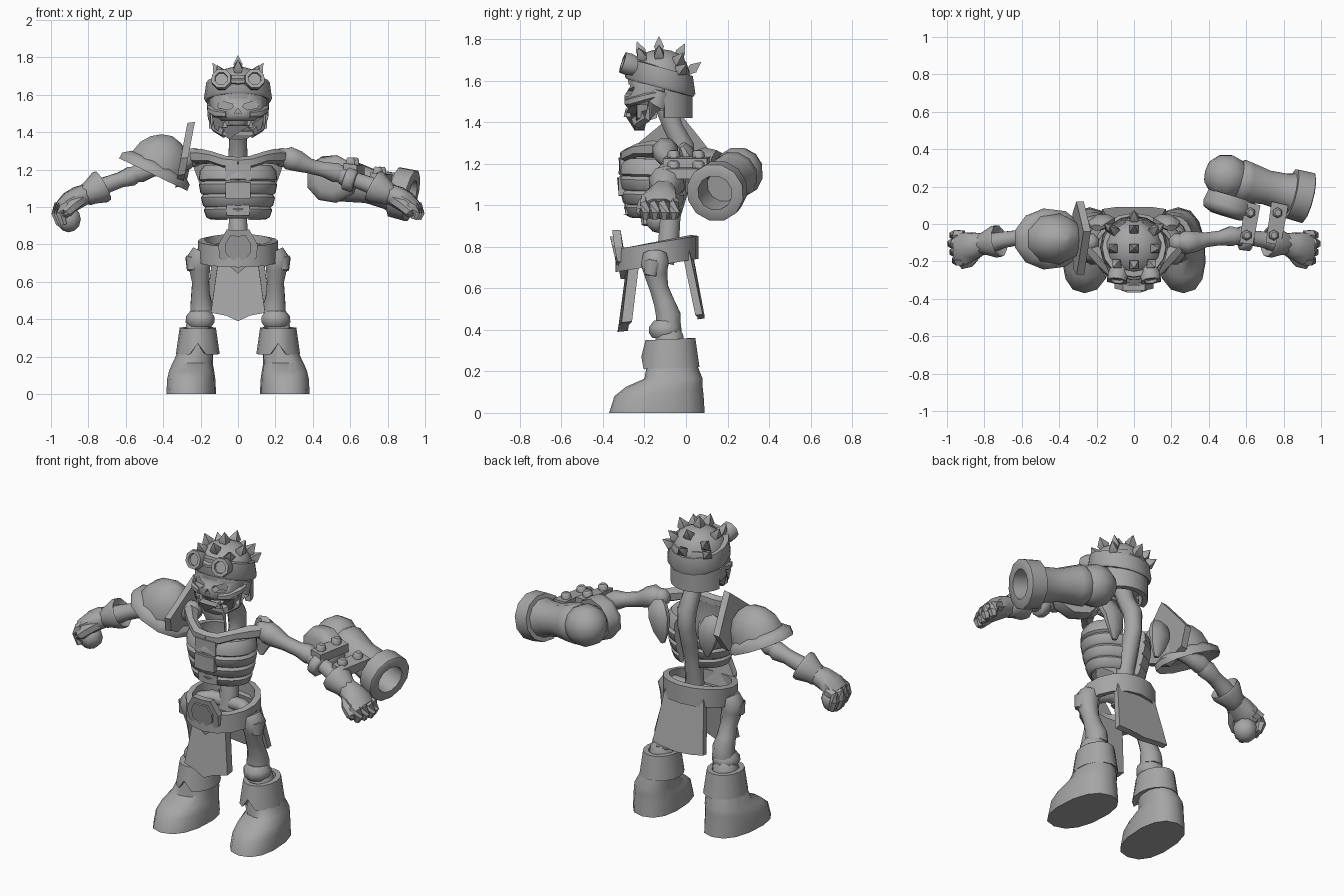
import bpy, bmesh, math
from mathutils import Vector as V

grey = bpy.data.materials.new("plain grey")
grey.diffuse_color = (0.38, 0.38, 0.38, 1)


def make(name, verts, faces):
    me = bpy.data.meshes.new(name)
    me.from_pydata([tuple(v) for v in verts], [], faces)
    bm = bmesh.new()
    bm.from_mesh(me)
    bmesh.ops.remove_doubles(bm, verts=bm.verts, dist=0.0005)
    bmesh.ops.recalc_face_normals(bm, faces=bm.faces)
    bm.to_mesh(me)
    bm.free()
    me.materials.append(grey)
    ob = bpy.data.objects.new(name, me)
    bpy.context.collection.objects.link(ob)
    return ob


def mirror(ob):
    """Copy an object to the other side of x = 0."""
    verts = [(-v.co.x, v.co.y, v.co.z) for v in ob.data.vertices]
    copy = make(ob.name + "_right", verts, [tuple(p.vertices) for p in ob.data.polygons])
    copy["flat"] = ob.get("flat", 0)
    return copy


def loft(name, rings, loop=False):
    n, m = len(rings[0]), len(rings)
    faces = []
    for j in range(m if loop else m - 1):
        a, b = j * n, (j + 1) % m * n
        faces += [(a + i, a + (i + 1) % n, b + (i + 1) % n, b + i) for i in range(n)]
    if not loop:
        faces += [tuple(range(n)), tuple(range((m - 1) * n, m * n))]
    return make(name, [p for r in rings for p in r], faces)


def circle(c, u, w, n):
    return [c + u * math.cos(2 * math.pi * (i + .5) / n) + w * math.sin(2 * math.pi * (i + .5) / n) for i in range(n)]


def frame(t):
    up = V((0, 0, 1)) if abs(t.z) < .8 else V((0, 1, 0))
    u = t.cross(up).normalized()
    return u, u.cross(t).normalized()


def tube(name, pts, n=8):
    """Path of (x, y, z, radius[, second radius])."""
    P = [V(p[:3]) for p in pts]
    rings = []
    for i, p in enumerate(pts):
        u, w = frame((P[min(i + 1, len(P) - 1)] - P[max(i - 1, 0)]).normalized())
        rings.append(circle(P[i], u * p[3], w * p[-1], n))
    return loft(name, rings)


def lathe(name, base, axis, profile, n=10, wide=1):
    """Profile of (distance along axis, radius)."""
    c, t = V(base), V(axis).normalized()
    u, w = frame(t)
    return loft(name, [circle(c + t * d, u * r * wide, w * r, n) for d, r in profile])


def ball(name, c, r, n=10, axis=(0, 0, 1)):
    prof = [(-r * math.cos(k * math.pi / 6), r * math.sin(k * math.pi / 6) + .0001) for k in range(7)]
    return lathe(name, c, axis, prof, n)


def band(name, c, rx, ry, profile, a0=0, a1=360, n=16, slope=0, notch=0):
    """Cross-section of (outward offset, height) swept round an ellipse; -90 degrees is the front."""
    full = a1 - a0 == 360
    rings = []
    for i in range(n if full else n + 1):
        a = math.radians(a0 + (a1 - a0) * i / n)
        front = abs(math.sin(a) + 1) < .01
        rings.append([(c[0] + (rx + d) * math.cos(a), c[1] + (ry + d) * math.sin(a),
                       c[2] + (max(h, notch) if front and notch else h) + slope * ry * math.sin(a)) for d, h in profile])
    return loft(name, rings, full)


def plate(name, pts, vec):
    ob = loft(name, [[V(p) for p in pts], [V(p) + V(vec) for p in pts]])
    ob["flat"] = 1
    return ob


def sym(half):
    """Complete a half outline whose first and last points lie on x = 0."""
    return half + [(-p[0],) + tuple(p[1:]) for p in half[-2:0:-1]]


# boots: blocky rings of (z, cx, cy, rx, ry)
rings = []
for z, cx, cy, rx, ry in [(0, .25, -.14, .132, .23), (.08, .25, -.13, .128, .215), (.125, .248, -.105, .12, .185),
                          (.165, .243, -.06, .108, .14), (.25, .22, -.07, .09, .115), (.32, .215, -.07, .085, .105)]:
    ring = []
    for i in range(14):
        a = 2 * math.pi * (i + .5) / 14
        q = [math.copysign(abs(f(a)) ** .85, f(a)) for f in (math.cos, math.sin)]
        ring.append((cx + rx * q[0] - .06 * ry * q[1], cy + ry * q[1], z))
    rings.append(ring)
mirror(loft("boot", rings))
mirror(band("boot_cuff", (.215, -.075, 0), .102, .125,
            [(-.02, .225), (.015, .215), (-.005, .355), (-.035, .355), (-.04, .31)], slope=.04, notch=.275))

# legs
mirror(tube("shin", [(.215, -.08, .28, .08), (.21, -.08, .37, .072), (.205, -.09, .40, .055)]))
mirror(tube("knee", [(.2, -.1, .36, .062), (.2, -.1, .385, .08), (.2, -.1, .415, .078), (.2, -.1, .445, .055)], 9))
mirror(tube("thigh", [(.195, -.085, .42, .065), (.195, -.085, .47, .064), (.2, -.105, .53, .054), (.2, -.13, .60, .049),
                      (.205, -.145, .67, .06), (.21, -.15, .72, .072), (.19, -.15, .76, .06)]))
mirror(tube("hip", [(.245, -.17, .66, .03), (.24, -.16, .71, .05), (.19, -.14, .745, .045), (.1, -.1, .77, .04), (0, -.1, .77, .04)]))

# belt, buckle and hanging cloths
band("belt", (0, -.14, .765), .215, .2, [(0, -.055), (0, .055), (-.035, .06), (-.035, -.05)], slope=.16)
plate("buckle", sym([(0, -.315, .645), (.1, -.33, .73), (.105, -.345, .80), (.06, -.355, .88), (0, -.355, .875)]), (0, .04, 0))
plate("buckle_boss", sym([(0, -.332, .69), (.065, -.343, .75), (.07, -.355, .80), (.04, -.365, .85), (0, -.365, .845)]), (0, .03, 0))
plate("front_cloth", sym([(0, -.33, .39), (.065, -.325, .42), (.145, -.31, .435), (.105, -.275, .72), (0, -.285, .72)]), (0, .05, .005))
plate("back_cloth", sym([(0, .055, .45), (.1, .055, .46), (.17, .045, .47), (.13, -.02, .78), (0, -.005, .78)]), (0, .035, .005))

# spine and neck
tube("spine", [(0, -.1, .72, .075, .045), (0, -.085, .80, .055), (0, -.075, .95, .053), (0, -.035, 1.08, .052), (0, -.005, 1.18, .05),
               (0, -.01, 1.28, .055), (0, -.06, 1.37, .05), (0, -.1, 1.48, .055)])

# ribcage: one hollow shell with grooves between four ribs, and a three-piece breastbone
outer = [(-.05, .935), (-.03, .945), (-.016, .985), (-.026, .998), (-.012, 1.008), (-.001, 1.05), (-.012, 1.066), (.002, 1.076),
         (.01, 1.12), (-.003, 1.136), (.01, 1.146), (.006, 1.19), (-.018, 1.222)]
band("ribcage", (0, -.155, 0), .2, .16, outer + [(-.05, 1.222), (-.035, 1.13), (-.06, .96)], -248, 68, 20, -.03)
for k, (z, y) in enumerate([(1.0, -.30), (1.09, -.332), (1.185, -.325)]):
    w = .062 + .004 * k
    plate("breastbone_%d" % k, sym([(0, y, z - .046), (w, y + .008, z - .044), (w, y + .008, z + .042), (0, y, z + .044)]), (0, .045, 0))

# collarbones, shoulder blades and arms
mirror(tube("collarbone", [(0, -.29, 1.235, .032), (.07, -.285, 1.24, .034), (.14, -.235, 1.265, .032), (.2, -.16, 1.27, .042), (.25, -.11, 1.27, .035)], 6))
mirror(tube("shoulder_blade", [(.15, .01, 1.055, .015, .012), (.155, .02, 1.12, .05, .025), (.165, .02, 1.2, .07, .035),
                               (.19, 0, 1.26, .065, .035), (.2, -.02, 1.29, .03, .02)]))
mirror(ball("shoulder", (.235, -.1, 1.265), .052, 8))
mirror(tube("upper_arm", [(.22, -.1, 1.275, .035), (.27, -.1, 1.262, .066), (.32, -.095, 1.245, .06), (.38, -.085, 1.22, .043),
                          (.46, -.075, 1.20, .042), (.52, -.065, 1.185, .057), (.56, -.065, 1.175, .045)]))
mirror(tube("forearm", [(.53, -.065, 1.18, .04), (.57, -.065, 1.165, .056), (.63, -.075, 1.145, .044), (.70, -.085, 1.12, .047),
                        (.76, -.1, 1.09, .055), (.84, -.11, 1.06, .045)]))

# gloves; fingers of the right hand curl further round a held ball
mirror(lathe("glove_cuff", (.72, -.09, 1.115), (.11, -.02, -.06), [(.03, .05), (0, .086), (.02, .09), (.085, .064), (.11, .06), (.13, .04)]))
mirror(tube("palm", [(.80, -.1, 1.075, .055), (.85, -.115, 1.055, .075, .06), (.90, -.13, 1.025, .092, .06),
                     (.945, -.13, .995, .085, .045)]))
for s, bend in ((1, .03), (-1, .06)):
    for k, y in enumerate([-.06, -.105, -.15, -.195]):
        x = .995 - .012 * abs(k - 1)
        tube("finger_%d" % k, [(s * .91, y, 1.015, .03), (s * (x - .033), y, 1.0, .031), (s * (x - .022), y, .965, .028),
                               (s * (x - .022 - bend * .3), y, .965 - bend, .018)], 6)
    tube("thumb", [(s * .84, -.15, 1.04, .035), (s * .88, -.2, 1.01, .035), (s * .915, -.215, .97, .028), (s * .925, -.21, .95, .018)], 6)
ball("held_ball", (-.905, -.13, .935), .07, 8)

# shoulder armour
lathe("pad_rim", (-.455, -.08, 1.18), (.43, 0, .9), [(.03, .12), (-.005, .165), (.03, .163), (.06, .13)], 11, 1.25)
lathe("pad_dome", (-.445, -.08, 1.18), (.43, 0, .9), [(.02, .14), (.06, .137), (.12, .124), (.17, .092), (.205, .05), (.22, .001)], 9, 1.22)
plate("pad_flange", [(-.335 + (z - 1.11) * .19, y, z) for y, z in
                     [(-.04, 1.45), (.05, 1.34), (.12, 1.25), (.06, 1.15), (-.09, 1.105), (-.24, 1.17), (-.27, 1.26), (-.15, 1.36)]], (.04, 0, .005))

# skull with cut eye sockets
def skull_ring(z, w, front, back):
    return [(sx * w * fx, front + (back - front) * fy, z) for sx, fx, fy in
            [(1, .35, 0), (1, .8, .12), (1, 1, .4), (1, .85, .85), (1, .4, 1), (-1, .4, 1), (-1, .85, .85), (-1, 1, .4), (-1, .8, .12), (-1, .35, 0)]]


skull = loft("skull", [skull_ring(1.46, .1, -.275, -.04), skull_ring(1.485, .135, -.295, -.01), skull_ring(1.53, .152, -.295, .0),
                       skull_ring(1.57, .155, -.27, .01), skull_ring(1.62, .155, -.275, .02), skull_ring(1.66, .14, -.26, .01)])
eye = plate("eye_cutter", [(.025, -.4, 1.535), (.05, -.4, 1.52), (.105, -.4, 1.53), (.11, -.4, 1.575), (.03, -.4, 1.55)], (0, .15, 0))
nose = plate("nose_cutter", sym([(0, -.4, 1.53), (.02, -.4, 1.50), (0, -.4, 1.505)]), (0, .13, 0))
for cutter in (eye, mirror(eye), nose):
    cutter.hide_render = True
    cutter.display_type = 'WIRE'
    mod = skull.modifiers.new("socket", 'BOOLEAN')
    mod.operation, mod.object, mod.solver = 'DIFFERENCE', cutter, 'EXACT'
mirror(tube("cheekbone", [(.06, -.28, 1.495, .02), (.11, -.255, 1.50, .025), (.145, -.19, 1.52, .022), (.15, -.11, 1.54, .015)], 6))

# jaw: chin bar, upright corners and swept sides
plate("jaw", sym([(0, -.25, 1.36), (.05, -.25, 1.365), (.125, -.235, 1.42), (.14, -.235, 1.485), (.1, -.27, 1.475), (.065, -.295, 1.435), (0, -.3, 1.435)]), (0, .05, 0))
mirror(tube("jaw_side", [(.065, -.235, 1.40, .034), (.12, -.19, 1.435, .028, .036), (.142, -.14, 1.48, .022, .045), (.148, -.12, 1.55, .02, .035)], 6))
plate("chin_floor", [(.09, -.25, 1.385), (-.09, -.25, 1.385), (-.1, -.14, 1.42), (.1, -.14, 1.42)], (0, 0, .02))
mirror(plate("tooth", [(.055, -.3, 1.425), (.085, -.285, 1.425), (.07, -.29, 1.465)], (0, .02, 0)))

# helmet: neck guard, brow band, dome
band("neck_guard", (0, -.125, 1.5), .145, .145, [(.0, -.08), (.012, -.08), (.012, .09), (-.02, .09), (-.02, -.08)], 8, 172, 12)
band("helmet_band", (0, -.125, 1.615), .17, .158, [(.004, -.05), (.012, -.035), (.0, .05), (-.03, .05), (-.03, -.05)], slope=-.27)
top, tilt = V((0, -.13, 1.61)), V((0, -.2, 1)).normalized()
lathe("helmet_dome", top, tilt, [(0, .155), (.05, .15), (.09, .128), (.12, .088), (.135, .045), (.14, .001)], 12)

# spikes: crown, upper rows and back row as (polar, azimuth)
for k, (p, a) in enumerate([(0, 0), (38, 90), (32, 270), (42, 0), (42, 180), (48, 222), (48, 318), (58, 42), (58, 138), (75, 90), (78, 40), (78, 140)]):
    p, a = math.radians(p), math.radians(a)
    d = V((math.sin(p) * math.cos(a), math.sin(p) * math.sin(a), math.cos(p)))
    lathe("spike_%d" % k, top + V((d.x * .15, d.y * .15, d.z * .13)), d + V((0, 0, .5)), [(-.015, .016), (.025, .034), (.073, .001)], 4)

# goggles
mirror(lathe("goggle", (.08, -.22, 1.66), (.12, -1, .33),
             [(0, .045), (.03, .05), (.06, .057), (.09, .055), (.09, .036), (.075, .034)], 8))
tube("goggle_bridge", [(-.06, -.275, 1.675, .014), (0, -.285, 1.67, .018), (.06, -.275, 1.675, .014)], 6)

# cannon: breech ball, barrel and bored muzzle
aim = V((.43, -.11, -.1))
ball("cannon_breech", (.495, .253, 1.16), .122, 12, aim)
lathe("cannon_barrel", (.488, .252, 1.162), aim,
      [(.05, .09), (.09, .118), (.13, .112), (.23, .095), (.33, .102), (.37, .112), (.37, .138), (.463, .142), (.468, .135), (.468, .085), (.3, .08)], 12)

# cannon mount: side disc, two arm brackets, bolts and arm clamps
lathe("mount_disc", (.505, .1, 1.15), (-.3, -1, .05), [(-.05, .12), (.01, .13), (.04, .12), (.06, .075)], 9, 1.12)
for x, z, w in ((.60, 1.185, .036), (.745, 1.135, .04)):
    plate("mount_bracket", [(x - w, -.1, z), (x + w, -.11, z - .01), (x + w + .04, .1, z - .01), (x - w + .03, .12, z)], (0, 0, .05))
    for dx, y in ((0, -.06), (.02, .06)):
        lathe("mount_bolt", (x + dx, y, z + .035), (.1, 0, 1), [(0, .028), (.035, .028), (.045, .018)], 6)
    lathe("arm_clamp", (x - .03, -.078, z - .03), (.9, -.1, -.3), [(0, .055), (.01, .066), (.05, .066), (.06, .055)], 8)

# smooth shading on everything except the flat plates
for ob in bpy.data.objects:
    ob.select_set(not ob.get("flat"))
bpy.context.view_layer.objects.active = skull
bpy.ops.object.shade_smooth_by_angle(angle=math.radians(48))
